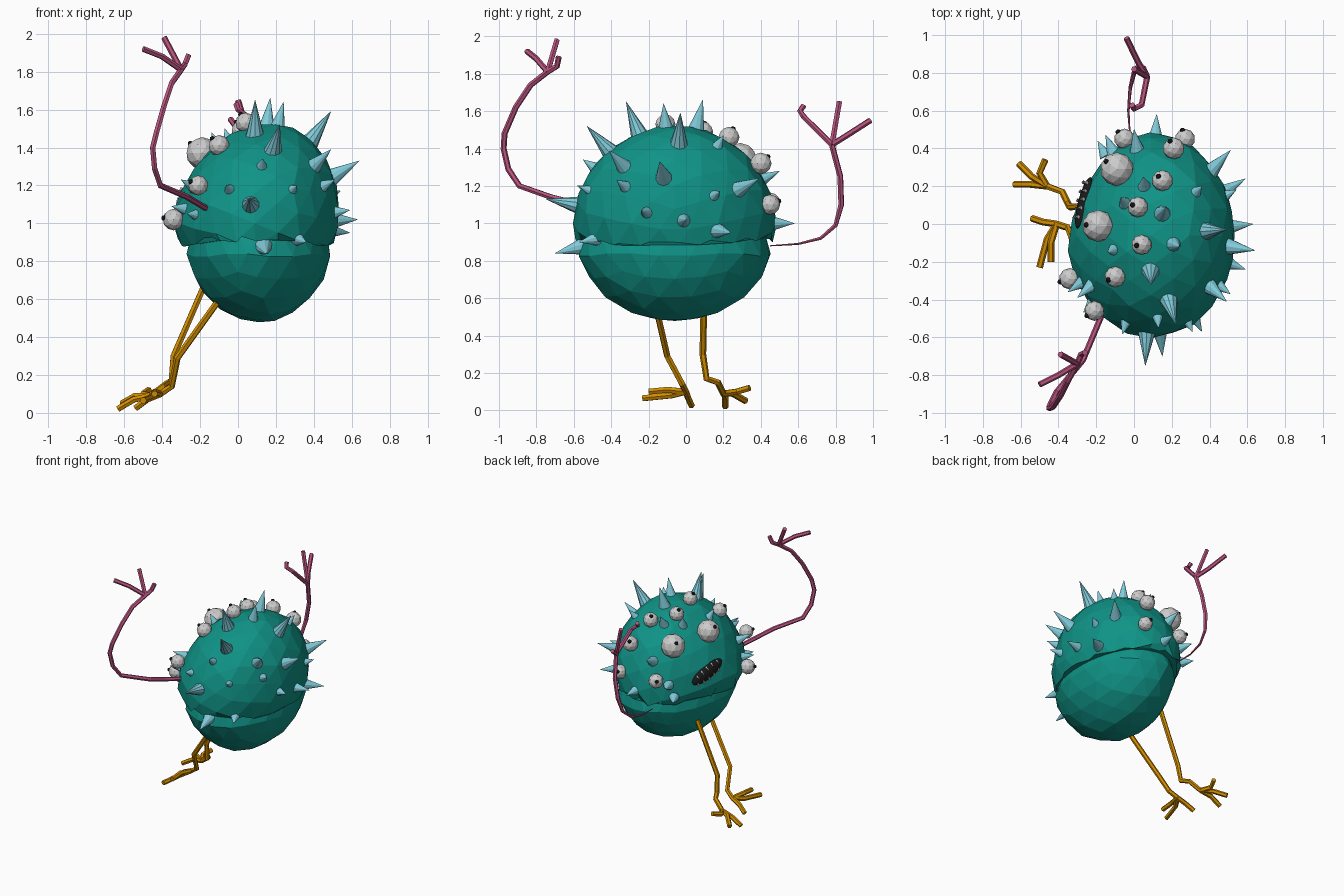
import bpy, bmesh, random
from math import radians
from mathutils import Vector, Matrix

if "Cube" in bpy.data.objects:
    bpy.data.objects.remove(bpy.data.objects["Cube"])

random.seed(4)
C = Vector((.088, -.06, 1.0))          # body centre
RADII = Vector((.43, .54, .535))
TILT = Matrix.Rotation(radians(22), 4, 'Y')


def mat(name, col):
    m = bpy.data.materials.new(name)
    m.diffuse_color = (*col, 1)
    m.use_nodes = True
    m.node_tree.nodes["Principled BSDF"].inputs["Base Color"].default_value = m.diffuse_color
    return m


TEAL = mat("teal", (.005, .29, .24))
BLUE = mat("pale_blue", (.22, .6, .7))
PINK = mat("pink", (.5, .09, .22))
ORANGE = mat("orange", (.65, .27, .0))
BLACK = mat("black", (.01, .01, .01))


def make(name, bm, m=None):
    me = bpy.data.meshes.new(name)
    bm.to_mesh(me)
    bm.free()
    ob = bpy.data.objects.new(name, me)
    bpy.context.collection.objects.link(ob)
    if m:
        me.materials.append(m)
    return ob


def ellipsoid(bm, sub, matrix):
    return bmesh.ops.create_icosphere(bm, subdivisions=sub, radius=1, matrix=matrix)['verts']


def surface(d):
    """Point on the body in direction d from its centre."""
    l = TILT.inverted() @ d
    k = sum((l[i] / RADII[i]) ** 2 for i in range(3)) ** -.5
    return C + d * k


def cone(bm, base, tip, r, seg=10):
    d = tip - base
    M = Matrix.Translation((base + tip) / 2) @ d.to_track_quat('Z', 'Y').to_matrix().to_4x4()
    bmesh.ops.create_cone(bm, cap_ends=True, segments=seg, radius1=r, radius2=.001,
                          depth=d.length, matrix=M)


def tubes(name, paths, m, r):
    """Several poly paths swept with a small round section."""
    cu = bpy.data.curves.new(name, 'CURVE')
    cu.dimensions = '3D'
    cu.bevel_depth = r
    cu.bevel_resolution = 1
    cu.use_fill_caps = True
    for pts, thin in paths:
        s = cu.splines.new('POLY')
        s.points.add(len(pts) - 1)
        s.use_smooth = False
        for i, p in enumerate(pts):
            s.points[i].co = (*p, 1)
            s.points[i].radius = min(1, .2 + .2 * i) if thin else 1
    ob = bpy.data.objects.new(name, cu)
    bpy.context.collection.objects.link(ob)
    cu.materials.append(m)
    bpy.ops.object.select_all(action='DESELECT')
    ob.select_set(True)
    bpy.context.view_layer.objects.active = ob
    bpy.ops.object.convert(target='MESH')


def shape_body(verts, jitter):
    """Roughen the facets and flatten the mouth side."""
    for v in verts:
        v.co += (v.co - C) * random.uniform(-jitter, jitter)
        face = min(1, max(0, (.1 - v.co.x) / .4))
        v.co.x += .13 * max(0, v.co.y + .12) * face


# Lower body: upright faceted bowl, drawn in above the crease
LOW = Vector((.11, -.06, .96))
bm = bmesh.new()
vs = ellipsoid(bm, 3, Matrix.Translation(LOW) @ Matrix.Diagonal((.4, .535, .485, 1)))
shape_body(vs, .012)
for v in vs:
    if v.co.z > .88:
        v.co = LOW + (v.co - LOW) * .9
make("lower_body", bm, TEAL)

# Upper body: leaning dome with a wavy lower edge
bm = bmesh.new()
ellipsoid(bm, 3, Matrix.Translation(C) @ TILT @ Matrix.Diagonal((*(RADII * 1.005), 1)))
bmesh.ops.bisect_plane(bm, geom=bm.verts[:] + bm.edges[:] + bm.faces[:], dist=1e-5,
                       plane_co=(0, 0, .89), plane_no=(0, 0, 1), clear_inner=True)
rim = [v for v in bm.verts if v.is_boundary]
shape_body(bm.verts, .012)
for v in bm.verts:                      # tuck the face side in towards the bowl
    if v.co.z < 1.0:
        v.co.x += .055 * min(1, max(0, (.1 - v.co.x) / .4)) * (1.0 - v.co.z) / .11
for v in rim:
    v.co.z += .12 * (v.co.y - C.y) ** 2 + random.uniform(-.02, .02)
bmesh.ops.holes_fill(bm, edges=[e for e in bm.edges if e.is_boundary], sides=0)
make("upper_body", bm, TEAL)

# Spikes, given by their tips and pointing away from the body centre
TIPS = [(.06, -.75, 1.13), (.15, -.70, .84), (.36, -.57, .90), (.30, -.55, 1.19),
        (.13, -.55, 1.34), (.22, -.53, 1.52), (-.06, -.58, 1.2), (-.26, -.46, 1.05),
        (-.30, -.39, 1.23), (.09, -.32, 1.65), (.51, -.37, 1.23), (.49, -.41, 1.39),
        (.64, -.14, 1.33), (.63, 0, 1.02), (.59, -.24, 1.07), (.59, .24, .95)]
TIPS2 = [(.51, .39, 1.24), (.49, -.03, 1.59), (.17, .09, 1.66), (.24, -.12, 1.64),
         (.05, .25, 1.52), (-.07, .14, 1.50), (-.14, -.15, 1.48), (.12, .58, 1.0),
         (-.15, .47, 1.08), (0, .5, 1.28), (.54, .18, 1.17), (-.35, -.36, 1.09),
         (-.17, .40, .97), (.36, .2, 1.47)]
bm = bmesh.new()
for t in TIPS + TIPS2:
    t = Vector(t)
    d = (t - C).normalized()
    s = surface(d)
    length = max((t - s).length, .06)
    cone(bm, s - d * .03, s + d * length, .03 + .13 * min(length, .17))
make("spikes", bm, BLUE)

# Eyes with small pupils
EYES = [(-.09, .29, 1.34, .09), (-.19, -.01, 1.37, .085), (.15, .23, 1.46, .056),
        (.02, .09, 1.49, .055), (.04, -.11, 1.53, .054), (-.10, -.28, 1.41, .056),
        (-.21, -.46, 1.20, .053), (-.34, -.29, 1.02, .057), (-.05, .45, 1.11, .055),
        (.21, .40, 1.32, .058), (.27, .45, 1.10, .054)]
eyes, pupils = bmesh.new(), bmesh.new()
for x, y, z, r in EYES:
    p = Vector((x, y, z))
    ellipsoid(eyes, 2, Matrix.Translation(p) @ Matrix.Scale(r, 4))
    look = ((p - C).normalized() + Vector((-.6, 0, .2))).normalized()
    ellipsoid(pupils, 2, Matrix.Translation(p + look * r * .95) @ Matrix.Scale(.014, 4))
make("eyeballs", eyes)
make("pupils", pupils, BLACK)

# Mouth: slanted dark oval with two rows of teeth
along = Vector((-.07, -.28, .11)).normalized()
mid = surface((Vector((-.30, .11, 1.11)) - C).normalized()) + Vector((.04, 0, 0))
out = Vector((-.92, .3, .26))
out = (out - along * out.dot(along)).normalized()
up = out.cross(along)
frame = Matrix((along, up, out)).transposed().to_4x4()
M = Matrix.Translation(mid) @ frame
bm = bmesh.new()
ellipsoid(bm, 3, M @ Matrix.Diagonal((.15, .052, .03, 1)))
make("mouth", bm, BLACK)
bm = bmesh.new()
for side in (-1, 1):
    for i in range(5):
        a = -.11 + .05 * i + .01 * side
        h = .05 * (1 - (a / .15) ** 2) ** .5
        cone(bm, M @ Vector((a, side * h, .02)), M @ Vector((a, side * (h - .03), .034)), .012, 4)
make("teeth", bm)


def limb(name, path, tips, m, r, thin=False):
    """Limb path plus digits fanning from its last point."""
    tubes(name, [(path, thin)] + [([path[-1]] + t, False) for t in tips], m, r)


# Arms with three-fingered hands
limb("right_arm", [(-.17, -.48, 1.08), (-.27, -.72, 1.14), (-.41, -.89, 1.20), (-.44, -.95, 1.29),
                   (-.45, -.975, 1.40), (-.43, -.97, 1.48), (-.39, -.91, 1.62),
                   (-.35, -.83, 1.74), (-.30, -.74, 1.81)],
     [[(-.39, -.69, 1.98)], [(-.40, -.80, 1.88), (-.50, -.85, 1.92)],
      [(-.28, -.69, 1.84), (-.26, -.68, 1.89)]], PINK, .016)
limb("left_arm", [(-.02, .45, .88), (-.03, .60, .89), (-.02, .72, .92), (0, .80, .99),
                  (.02, .83, 1.10), (.05, .825, 1.25), (.07, .78, 1.42)],
     [[(.04, .63, 1.57), (0, .61, 1.60), (-.01, .63, 1.63)], [(0, .82, 1.65)],
      [(.02, .86, 1.47), (-.04, .985, 1.55)]], PINK, .016, True)

# Legs with bird-like feet
limb("left_leg", [(-.14, .1, .76), (-.34, .09, .30), (-.35, .11, .17), (-.38, .17, .15),
                  (-.46, .20, .09)],
     [[(-.55, .21, .07), (-.635, .21, .02)], [(-.54, .25, .09), (-.61, .32, .05)],
      [(-.50, .27, .10), (-.47, .34, .12)]], ORANGE, .018)
limb("right_leg", [(-.04, -.19, .68), (-.32, -.10, .29), (-.35, -.02, .14), (-.41, 0, .10)],
     [[(-.46, -.08, .08), (-.50, -.23, .065)], [(-.48, .01, .07), (-.54, .03, .025)],
      [(-.44, -.10, .11), (-.44, -.20, .10)]], ORANGE, .018)
